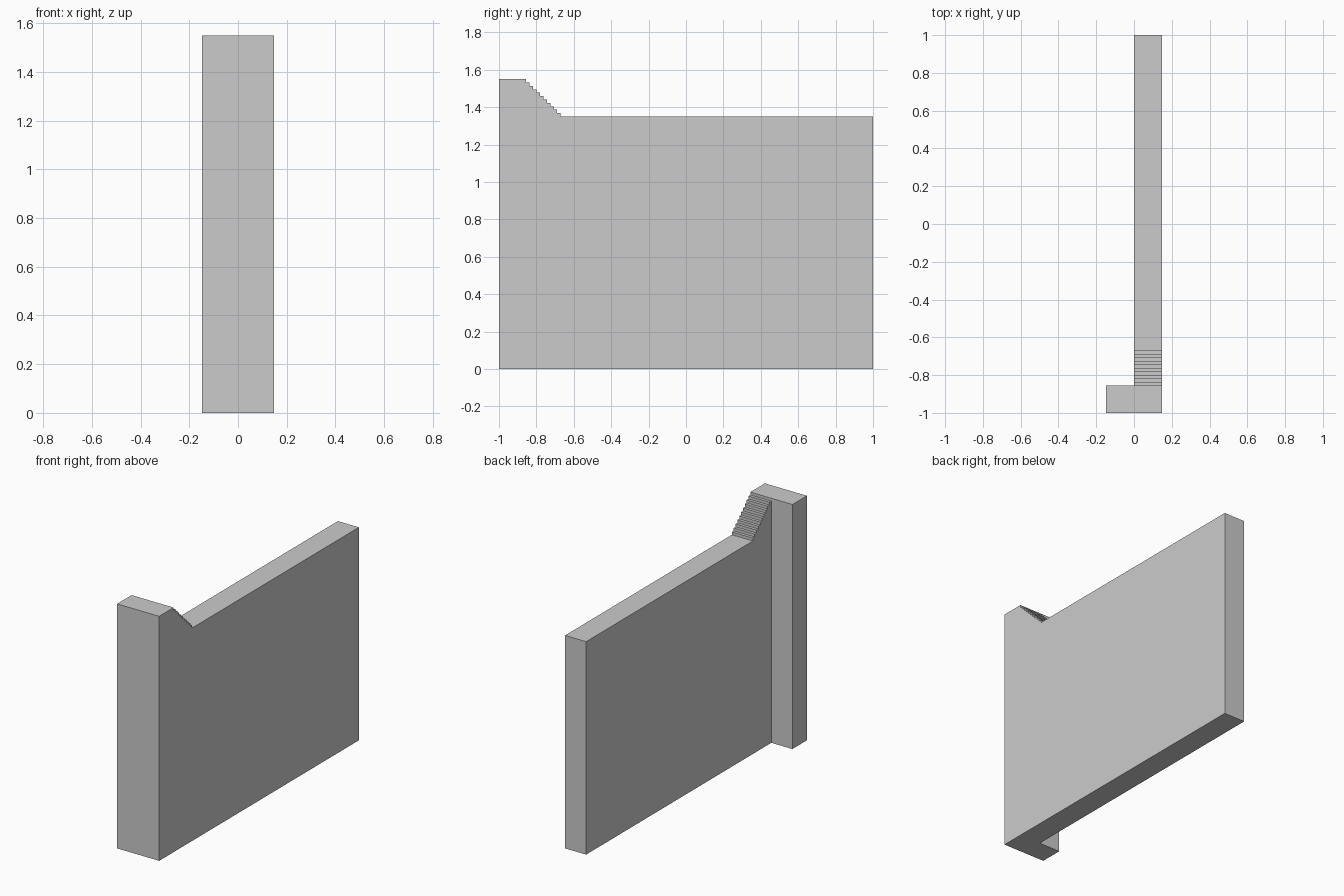
import bpy, bmesh

if "Cube" in bpy.data.objects:
    bpy.data.objects.remove(bpy.data.objects["Cube"])

W = 0.1475            # half width of the post, thickness of the wall
POST_Y = -0.855       # rear face of the post
WALL_Z, POST_Z = 1.35, 1.55
STEPS = 10
RAMP_END = -0.67


def extrude_x(name, profile, x0, x1):
    """Extrude a (y, z) outline along x into a closed solid."""
    bm = bmesh.new()
    face = bm.faces.new([bm.verts.new((x0, y, z)) for y, z in profile])
    ext = bmesh.ops.extrude_face_region(bm, geom=[face])
    verts = [g for g in ext["geom"] if isinstance(g, bmesh.types.BMVert)]
    bmesh.ops.translate(bm, verts=verts, vec=(x1 - x0, 0, 0))
    bmesh.ops.recalc_face_normals(bm, faces=bm.faces)
    mesh = bpy.data.meshes.new(name)
    bm.to_mesh(mesh)
    bm.free()
    obj = bpy.data.objects.new(name, mesh)
    bpy.context.collection.objects.link(obj)
    return obj


# End post
extrude_x("end_post", [(-1, 0), (POST_Y, 0), (POST_Y, POST_Z), (-1, POST_Z)], -W, W)

# Wall with small stair-stepped courses rising to the post
run = (RAMP_END - POST_Y) / STEPS
rise = (POST_Z - WALL_Z) / (STEPS + 1)
outline = [(POST_Y, 0), (1, 0), (1, WALL_Z)]
for i in range(STEPS):
    y, z = RAMP_END - i * run, WALL_Z + i * rise
    outline += [(y, z), (y, z + rise)]
outline.append((POST_Y, WALL_Z + STEPS * rise))
extrude_x("stepped_wall", outline, 0, W)
